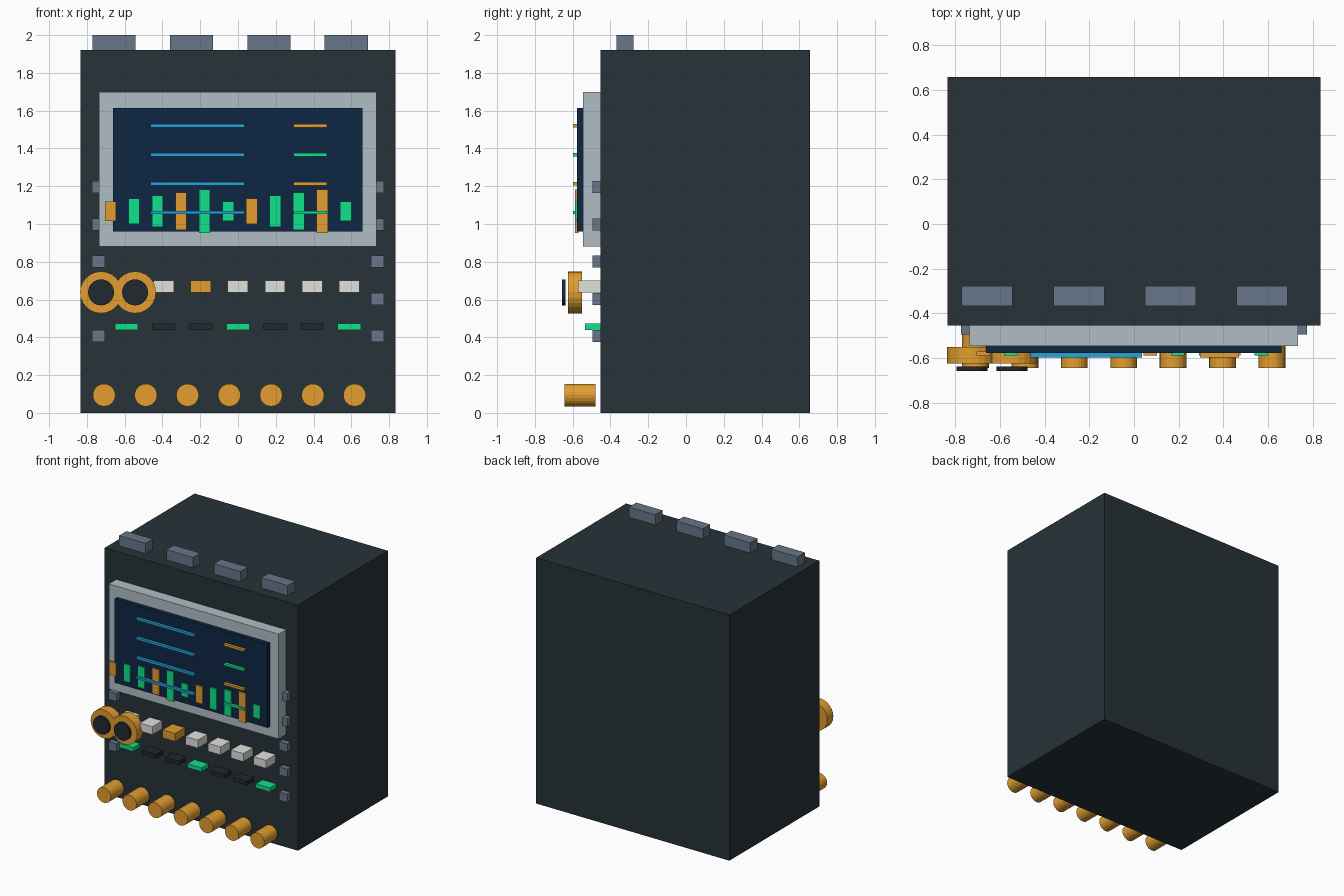
import bpy
from math import radians

cube = bpy.data.objects.get("Cube")
if cube:
    bpy.data.objects.remove(cube, do_unlink=True)


def material(name, hex_code):
    """Flat material from a hex colour, converted to linear values."""
    values = [int(hex_code[i:i + 2], 16) / 255 for i in (0, 2, 4)]
    linear = [v / 12.92 if v < 0.04 else ((v + 0.055) / 1.055) ** 2.4 for v in values]
    mat = bpy.data.materials.new(name)
    mat.use_nodes = True
    mat.diffuse_color = (*linear, 1)
    mat.node_tree.nodes["Principled BSDF"].inputs["Base Color"].default_value = (*linear, 1)
    return mat


charcoal = material("charcoal", "263238")
rubber = material("dark_rubber", "21282F")
silver = material("silver", "B0BEC5")
steel = material("steel_grey", "68768A")
navy = material("screen_navy", "0D2642")
blue = material("trace_blue", "22A6DC")
green = material("signal_green", "10E28C")
amber = material("amber", "E39E30")
ivory = material("ivory", "E2E2DC")


def box(name, mat, x, y, z):
    """Box spanning the given (low, high) ranges."""
    spans = (x, y, z)
    bpy.ops.mesh.primitive_cube_add(size=1, location=[(a + b) / 2 for a, b in spans])
    ob = bpy.context.object
    ob.name = name
    ob.scale = [b - a for a, b in spans]
    bpy.ops.object.transform_apply(location=False, rotation=False, scale=True)
    ob.data.materials.append(mat)
    return ob


def around(centre, size):
    return (centre - size / 2, centre + size / 2)


def dial(name, mat, x, z, radius, y):
    """Faceted cylinder whose axis runs front to back."""
    bpy.ops.mesh.primitive_cylinder_add(
        vertices=24, radius=radius, depth=y[1] - y[0],
        location=(x, sum(y) / 2, z), rotation=(radians(90), 0, 0))
    ob = bpy.context.object
    ob.name = name
    ob.data.materials.append(mat)
    return ob


FRONT = -0.453

# Cabinet and the lugs on its top
box("cabinet", charcoal, (-0.835, 0.835), (FRONT, 0.657), (0, 1.92))
for i in range(4):
    box(f"top_lug_{i + 1}", steel, around(-0.657 + 0.41 * i, 0.228), (-0.367, -0.277), (1.92, 2))

# Display
box("screen_bezel", silver, (-0.735, 0.733), (-0.545, FRONT), (0.88, 1.70))
box("screen", navy, (-0.662, 0.66), (-0.577, -0.545), (0.96, 1.615))

# Text-like traces on the display
for i in range(4):
    z = around(1.52 - 0.153 * i, 0.018)
    box(f"trace_left_{i + 1}", blue, (-0.462, 0.035), (-0.598, -0.575), z)
    box(f"trace_right_{i + 1}", green if i % 2 else amber, (0.295, 0.47), (-0.598, -0.575), z)

# Bar graph
for i in range(11):
    box(f"graph_bar_{i + 1}", green if i % 3 else amber,
        around(-0.675 + 0.1245 * i, 0.06), (-0.587, -0.57),
        around(1.067, 0.103 + 0.032 * (i % 5)))

# Side tabs, mirrored left and right
for side, sign in (("left", 1), ("right", -1)):
    for i in range(5):
        box(f"{side}_tab_{i + 1}", steel, around(sign * 0.738, 0.07),
            (-0.495, FRONT), around(1.195 - 0.197 * i, 0.064))

# Keys and the indicator under each one
for i in range(7):
    x = -0.59 + 0.1965 * i
    box(f"key_{i + 1}", amber if i == 2 else ivory, around(x, 0.108), (-0.572, FRONT), (0.637, 0.70))
    box(f"indicator_{i + 1}", rubber if i % 3 else green, around(x, 0.122),
        (-0.535, FRONT), (0.44, 0.472))

# Two large dials with dark caps
for i, x in enumerate((-0.725, -0.545)):
    dial(f"large_dial_{i + 1}", amber, x, 0.638, 0.111, (-0.625, -0.55))
    dial(f"dial_cap_{i + 1}", rubber, x, 0.638, 0.069, (-0.657, -0.637))

# Row of connector plugs along the bottom
for i in range(7):
    dial(f"plug_{i + 1}", amber, -0.709 + 0.221 * i, 0.094, 0.06, (-0.643, -0.48))
